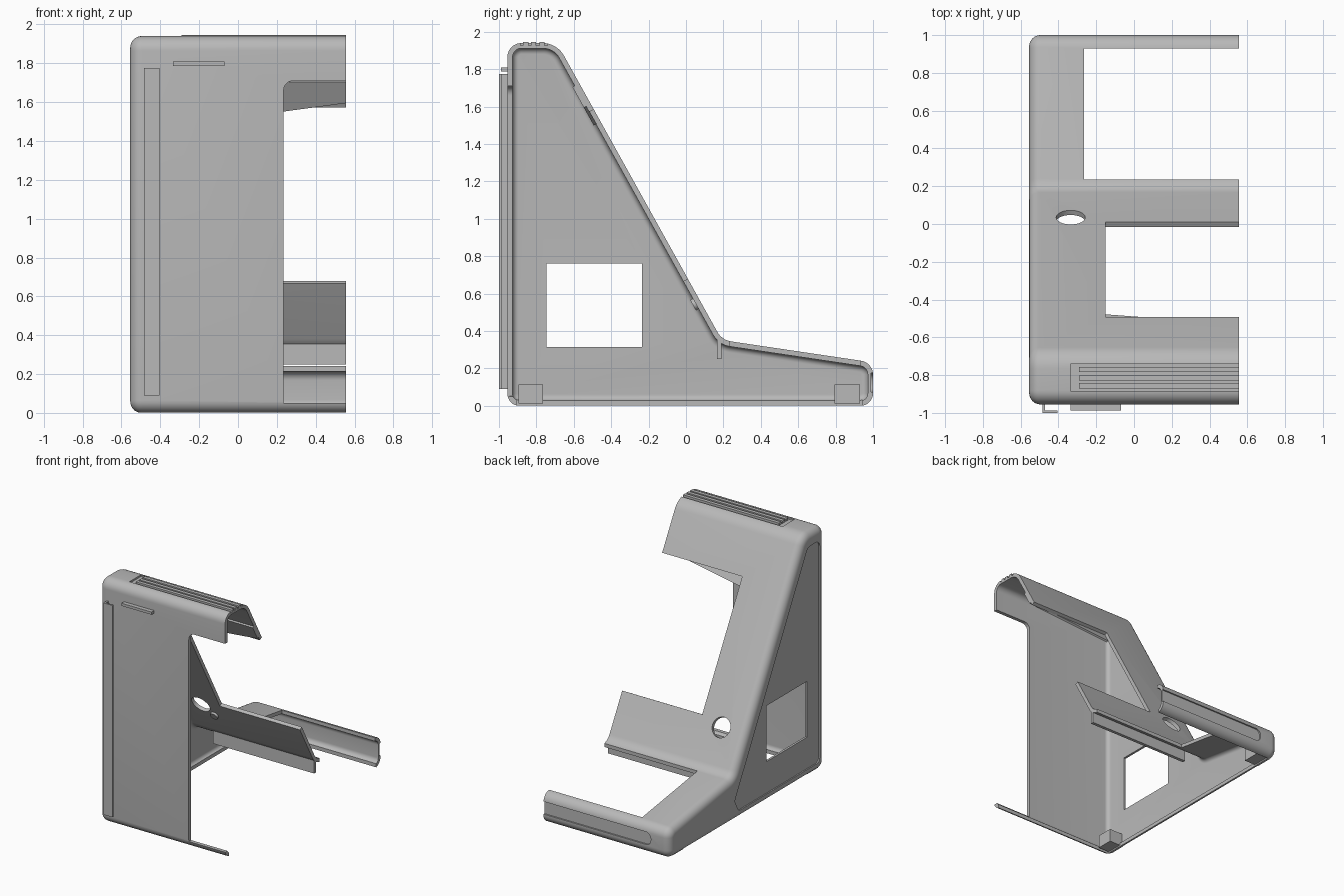
import bpy, bmesh, math
from mathutils import Vector

cube = bpy.data.objects.get("Cube")
if cube:
    bpy.data.objects.remove(cube, do_unlink=True)

mat = bpy.data.materials.new("plain grey")
mat.use_nodes = True
grey = (0.48, 0.48, 0.48, 1)
mat.diffuse_color = grey
mat.node_tree.nodes["Principled BSDF"].inputs["Base Color"].default_value = grey

LEFT, OPEN, WALL = -0.555, 0.555, 0.028


def loft(name, rings):
    """Closed solid through a row of rings with equal point counts."""
    bm = bmesh.new()
    rows = [[bm.verts.new(p) for p in ring] for ring in rings]
    n = len(rows[0])
    for a, b in zip(rows, rows[1:]):
        for i in range(n):
            j = (i + 1) % n
            bm.faces.new((a[i], a[j], b[j], b[i]))
    bm.faces.new(rows[0])
    bm.faces.new(rows[-1])
    bmesh.ops.recalc_face_normals(bm, faces=bm.faces)
    mesh = bpy.data.meshes.new(name)
    bm.to_mesh(mesh)
    bm.free()
    mesh.materials.append(mat)
    obj = bpy.data.objects.new(name, mesh)
    bpy.context.collection.objects.link(obj)
    return obj


def prism_x(name, pts, x0, x1):
    return loft(name, [[(x, y, z) for y, z in pts] for x in (x0, x1)])


def prism_y(name, pts, y0, y1):
    return loft(name, [[(x, y, z) for x, z in pts] for y in (y0, y1)])


def box(name, x0, x1, y0, y1, z0, z1):
    return prism_x(name, [(y0, z0), (y1, z0), (y1, z1), (y0, z1)], x0, x1)


def rounded(corners, inset=0, steps=8):
    """Clockwise outline of (u, v, radius) corners, inset and filleted."""
    pts, n = [], len(corners)
    for i in range(n):
        a, p, b = (Vector(corners[k % n][:2]) for k in (i - 1, i, i + 1))
        d1, d2 = (p - a).normalized(), (b - p).normalized()
        n1, n2 = Vector((d1.y, -d1.x)), Vector((d2.y, -d2.x))
        c = p + (n1 + n2) * inset / (1 + n1.dot(n2))
        convex = d1.x * d2.y - d1.y * d2.x < 0
        r = max(corners[i][2] + (-inset if convex else inset), 0.003)
        side = 1 if convex else -1
        centre = c + (n1 + n2) * side * r / (1 + n1.dot(n2))
        turn = d1.angle(d2)
        for k in range(steps + 1):
            t = k / steps
            v = n1 * math.sin((1 - t) * turn) + n2 * math.sin(t * turn)
            pts.append(tuple(centre - v * side * r / math.sin(turn)))
    return pts


def slope(z, depth=0):
    """Point (y, z) on the sloping face, moved inward by depth."""
    return (0.168 - (z - 0.396) / 1.8 - depth * 0.874, z - depth * 0.485)


# Side outline of the case
outline = [(-0.955, 0, 0.065), (-0.955, 1.94, 0.075), (-0.69, 1.94, 0.13),
           (0.192, 0.352, 0.1), (1, 0.232, 0.075), (1, 0, 0.068)]


def body(name, inset, x_end, fillet):
    start = LEFT + inset
    rings = []
    for k in range(9):
        a = k / 8 * math.pi / 2
        d = inset + fillet * (1 - math.sin(a))
        x = start + fillet * (1 - math.cos(a))
        rings.append([(x, y, z) for y, z in rounded(outline, d)])
    rings.append([(x_end, y, z) for y, z in rounded(outline, inset)])
    return loft(name, rings)


# Hollow shell
case = body("case_shell", 0, OPEN, 0.06)
cutters = [body("inner_cutter", WALL, 0.8, 0.032)]

# Openings in the front, slope, ledge, floor and side
cutters.append(prism_y("front_cutter", rounded(
    [(0.235, 0.05, 0.004), (0.235, 1.71, 0.05), (0.9, 1.71, 0.01), (0.9, 0.05, 0.01)]), -1.1, -0.85))
cutters.append(prism_x("slope_cutter", [
    slope(0.68, -0.1), slope(1.585, -0.1), slope(1.585, 0.1), slope(0.68, 0.1)], -0.15, 0.8))
cutters.append(box("ledge_cutter", -0.265, 0.8, 0.235, 0.93, 0.15, 0.6))
cutters.append(box("floor_cutter", -0.505, 0.8, -0.905, 0.945, -0.1, 0.06))
cutters.append(box("window_cutter", -0.7, -0.4, -0.745, -0.235, 0.315, 0.76))

# Shallow recesses in the side, top and back
cutters.append(prism_x("side_recess_cutter", rounded(
    [(-0.89, 0.065, 0.04), (-0.89, 1.83, 0.05), (-0.74, 1.83, 0.05), (0.18, 0.16, 0.04),
     (0.13, 0.065, 0.03)]), -0.7, LEFT + 0.01))
cutters.append(box("vent_cutter", -0.335, 0.8, -0.885, -0.74, 1.927, 2.1))
cutters.append(prism_y("back_recess_cutter", rounded(
    [(-0.39, 0.075, 0.045), (-0.39, 0.175, 0.045), (0.8, 0.175, 0.01), (0.8, 0.075, 0.01)]),
    0.988, 1.1))


def disc(name, x, z, radius, d0, d1):
    """Round solid standing square to the sloping face."""
    rings = []
    for d in (d0, d1):
        ring = []
        for k in range(32):
            a = k * math.tau / 32
            y, h = slope(z + radius * math.sin(a) * 0.874, d)
            ring.append((x + radius * math.cos(a), y, h))
        rings.append(ring)
    return loft(name, rings)


cutters.append(disc("round_hole_cutter", -0.335, 0.635, 0.077, -0.1, 0.1))

for c in cutters:
    m = case.modifiers.new(c.name, 'BOOLEAN')
    m.operation, m.solver, m.object = 'DIFFERENCE', 'EXACT', c
    c.hide_render = True
graph = bpy.context.evaluated_depsgraph_get()
case_mesh = bpy.data.meshes.new_from_object(case.evaluated_get(graph))
case.modifiers.clear()
case.data = case_mesh
for c in cutters:
    bpy.data.objects.remove(c, do_unlink=True)

# Vent ribs on the top
for i, y in enumerate((-0.857, -0.815, -0.77)):
    box(f"vent_rib_{i + 1}", -0.29, OPEN, y - 0.014, y + 0.014, 1.92, 1.946)

# Hooked rail and short bar on the front
prism_x_rail = [(-0.485, -0.95), (-0.485, -1), (-0.405, -1), (-0.405, -0.987),
                (-0.47, -0.987), (-0.47, -0.95)]
loft("front_hook_rail", [[(x, y, z) for x, y in prism_x_rail] for z in (0.09, 1.775)])
box("front_bar", -0.335, -0.07, -0.988, -0.95, 1.787, 1.808)

# Tapered lip behind the upper slope edge
loft("upper_slope_lip", [[(x, *slope(1.725, 0.025)), (x, *slope(low, 0.025)),
                          (x, *slope(low, 0.042)), (x, *slope(1.725, 0.042))]
                         for x, low in ((-0.15, 1.52), (OPEN, 1.615))])

# Flange hanging from the bend, and a small boss beside the round hole
box("bend_flange", -0.335, OPEN, 0.165, 0.19, 0.25, 0.362)
disc("small_boss", -0.24, 0.56, 0.032, 0.02, 0.045)

# Corner blocks inside the base
for name, y0, y1 in (("front_corner_block", -0.895, -0.765), ("back_corner_block", 0.795, 0.93)):
    box(name, LEFT + 0.02, -0.41, y0, y1, 0.012, 0.115)

# Smooth the rounded shell and discs, keeping hard edges
bpy.ops.object.select_all(action='DESELECT')
for name in ("case_shell", "small_boss"):
    bpy.data.objects[name].select_set(True)
bpy.context.view_layer.objects.active = case
bpy.ops.object.shade_smooth_by_angle(angle=math.radians(30))
